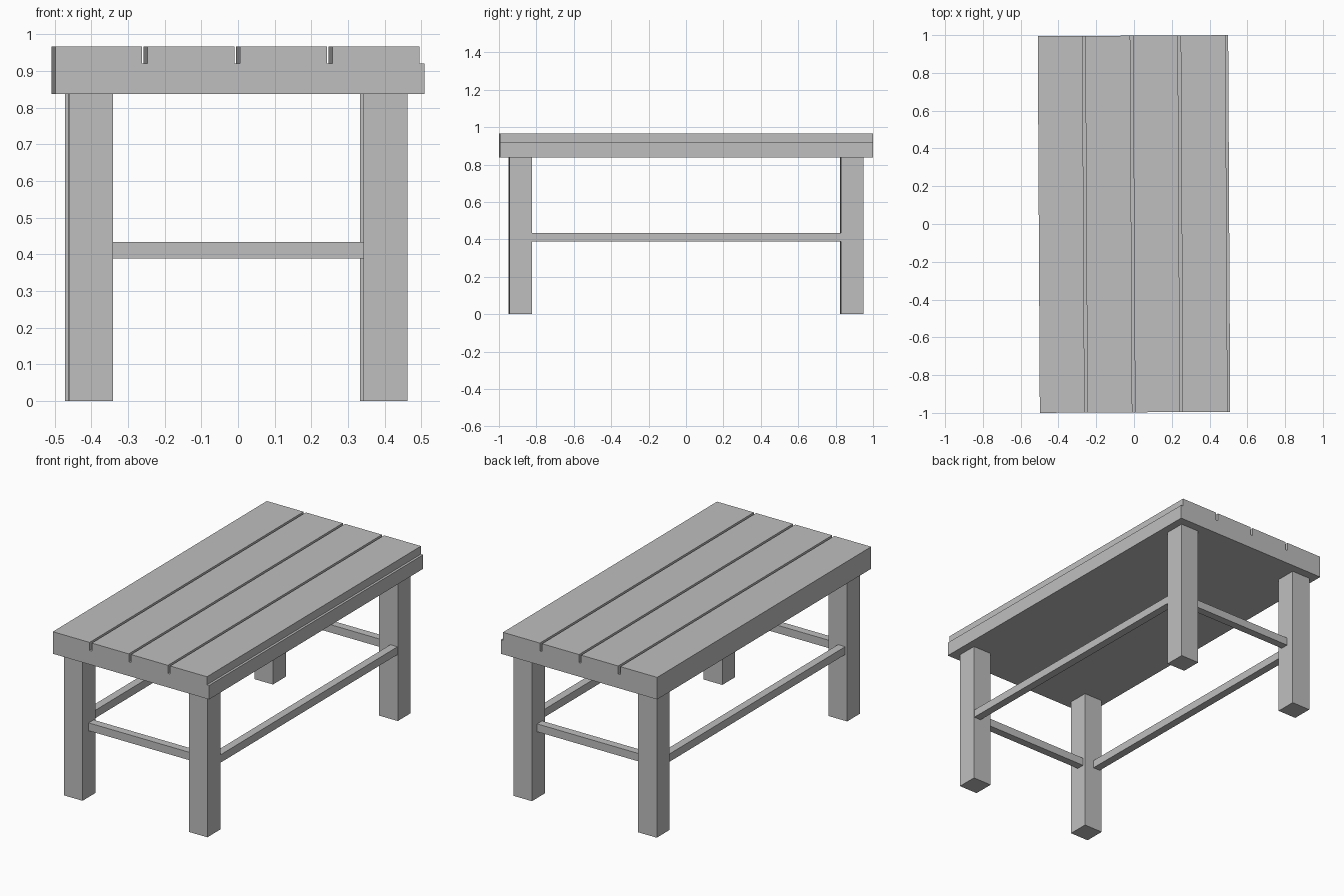
import bpy
import bmesh
from mathutils import Matrix

if "Cube" in bpy.data.objects:
    bpy.data.objects.remove(bpy.data.objects["Cube"], do_unlink=True)

# The whole table stands turned very slightly about z
TURN = Matrix.Rotation(0.0055, 4, 'Z')

grey = bpy.data.materials.new("plain_grey")
grey.use_nodes = True
grey.diffuse_color = (0.52, 0.52, 0.52, 1)
grey.node_tree.nodes["Principled BSDF"].inputs["Base Color"].default_value = grey.diffuse_color


def finish(name, bm):
    bmesh.ops.recalc_face_normals(bm, faces=bm.faces)
    bm.transform(TURN)
    mesh = bpy.data.meshes.new(name)
    bm.to_mesh(mesh)
    bm.free()
    mesh.materials.append(grey)
    bpy.context.collection.objects.link(bpy.data.objects.new(name, mesh))


def box(name, low, high):
    bm = bmesh.new()
    bmesh.ops.create_cube(bm, size=1)
    for v in bm.verts:
        v.co = [l + (h - l) * (c + 0.5) for l, h, c in zip(low, high, v.co)]
    finish(name, bm)


# Table top: grooved profile extruded along y, with a step on the left edge
BOTTOM, GROOVE_Z, TOP = 0.838, 0.92, 0.967
HALF_W, HALF_L, GROOVE = 0.504, 0.997, 0.0145
profile = [(-HALF_W, BOTTOM), (-HALF_W, TOP)]
for i in range(3):
    x = -0.267 + i * 0.2525
    profile += [(x, TOP), (x, GROOVE_Z), (x + GROOVE, GROOVE_Z), (x + GROOVE, TOP)]
profile += [(0.49, TOP), (0.49, GROOVE_Z), (HALF_W, GROOVE_Z), (HALF_W, BOTTOM)]

bm = bmesh.new()
end = bm.faces.new([bm.verts.new((x, -HALF_L, z)) for x, z in profile])
extruded = bmesh.ops.extrude_face_region(bm, geom=[end], use_keep_orig=True)
bmesh.ops.translate(bm, vec=(0, 2 * HALF_L, 0),
                    verts=[g for g in extruded["geom"] if isinstance(g, bmesh.types.BMVert)])
finish("table_top", bm)

# Legs
LEG, LEG_Y = 0.06, 0.887
LEG_X = {"left": 0.398, "right": -0.407}
for side, x in LEG_X.items():
    for end_name, y in (("front", -LEG_Y), ("back", LEG_Y)):
        box(f"{end_name}_{side}_leg", (x - LEG, y - LEG, 0), (x + LEG, y + LEG, BOTTOM))

# Stretchers between the legs
LOW, HIGH, HALF_T = 0.388, 0.434, 0.023
for side, x in (("left", 0.433), ("right", -0.431)):
    box(f"{side}_stretcher", (x - HALF_T, LEG - LEG_Y, LOW), (x + HALF_T, LEG_Y - LEG, HIGH))
for end_name, y in (("front", -0.867), ("back", 0.876)):
    box(f"{end_name}_stretcher", (LEG_X["right"] + LEG, y - HALF_T, LOW),
        (LEG_X["left"] - LEG, y + HALF_T, HIGH))
